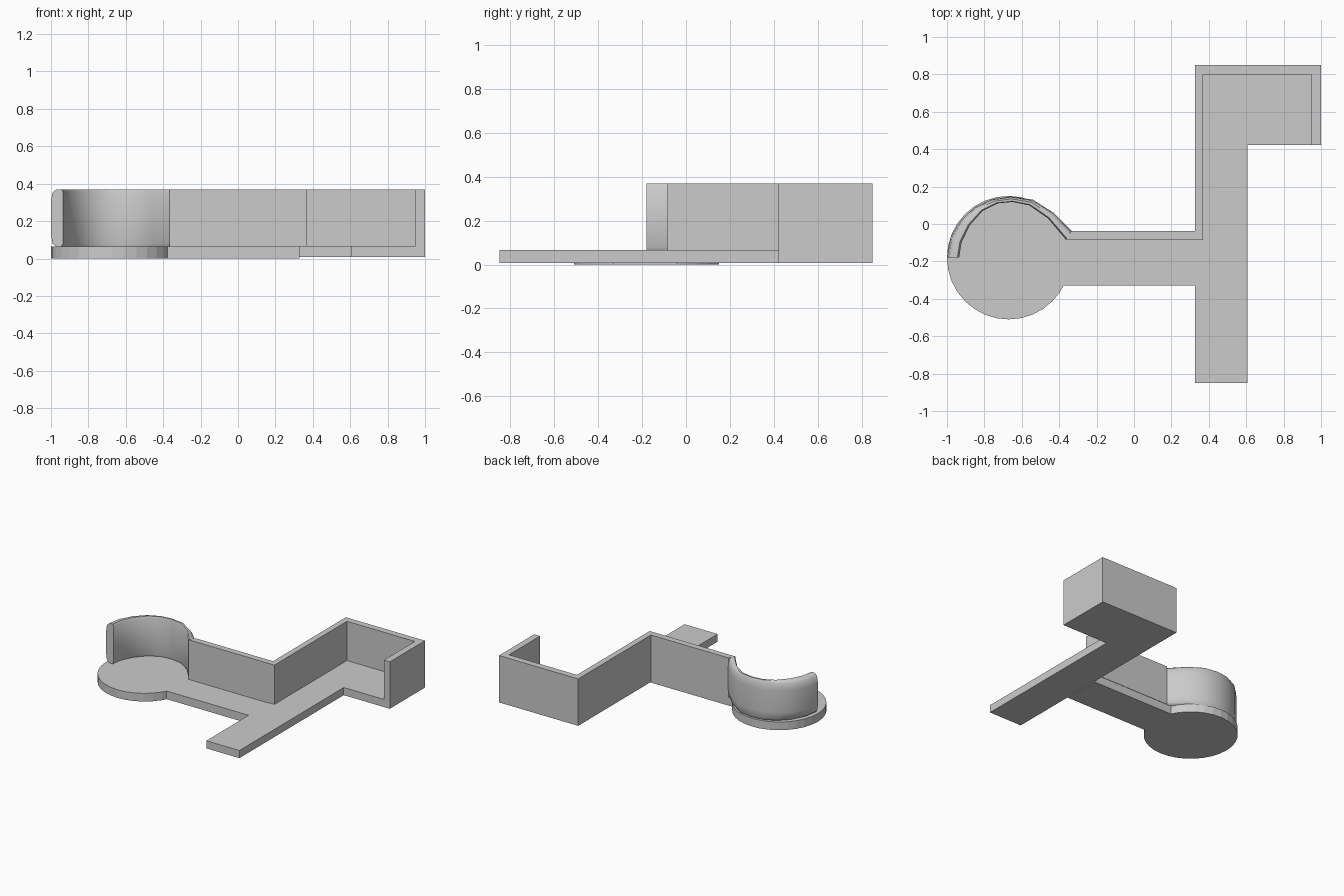
import bpy, bmesh, math

if "Cube" in bpy.data.objects:
    bpy.data.objects.remove(bpy.data.objects["Cube"])


def finish(name, bm):
    bmesh.ops.recalc_face_normals(bm, faces=bm.faces[:])
    me = bpy.data.meshes.new(name)
    bm.to_mesh(me)
    bm.free()
    ob = bpy.data.objects.new(name, me)
    bpy.context.collection.objects.link(ob)
    return ob


def prism(name, outline, z0, z1):
    bm = bmesh.new()
    lo = [bm.verts.new((x, y, z0)) for x, y in outline]
    hi = [bm.verts.new((x, y, z1)) for x, y in outline]
    bm.faces.new(lo[::-1])
    bm.faces.new(hi)
    n = len(outline)
    for i in range(n):
        j = (i + 1) % n
        bm.faces.new((lo[i], lo[j], hi[j], hi[i]))
    return finish(name, bm)


# round floor
C = (-0.67, -0.18)
R = 0.33
prism("round_floor", [(C[0] + R * math.cos(i * math.tau / 32),
                       C[1] + R * math.sin(i * math.tau / 32)) for i in range(32)], 0, 0.063)

# corridor floor
prism("corridor_floor", [(-0.39, -0.33), (0.33, -0.33), (0.33, -0.04), (-0.39, -0.04)], 0, 0.063)

# long strip with the end room
prism("room_floor", [(0.325, -0.85), (0.607, -0.85), (0.607, 0.422), (1, 0.422),
                     (1, 0.85), (0.325, 0.85)], 0.007, 0.066)

# continuous straight wall: corridor, strip, room back and room side
prism("straight_wall", [(-0.365, -0.085), (0.37, -0.085), (0.37, 0.80), (0.95, 0.80),
                        (0.95, 0.422), (1, 0.422), (1, 0.85), (0.325, 0.85),
                        (0.325, -0.037), (-0.335, -0.037)], 0.063, 0.369)

# curved wall: rounded section swept between an outer and an inner arc
outer = [(-1, -0.18), (-0.98, -0.07), (-0.925, 0.02), (-0.85, 0.09), (-0.76, 0.132),
         (-0.66, 0.147), (-0.54, 0.13), (-0.43, 0.06), (-0.333, -0.037)]
inner = [(-0.935, -0.18), (-0.922, -0.10), (-0.88, -0.01), (-0.81, 0.07), (-0.73, 0.11),
         (-0.65, 0.118), (-0.56, 0.10), (-0.46, 0.03), (-0.363, -0.085)]
# section: (0 = outer .. 1 = inner, height)
section = [(0.45, 0.063), (0.12, 0.08), (0, 0.13), (0, 0.30), (0.12, 0.352), (0.45, 0.37),
           (0.85, 0.37), (1, 0.355), (1, 0.21), (1, 0.08), (0.85, 0.063)]
bm = bmesh.new()
rings = []
for o, i in zip(outer, inner):
    rings.append([bm.verts.new((o[0] + (i[0] - o[0]) * t, o[1] + (i[1] - o[1]) * t, z))
                  for t, z in section])
n = len(section)
for a, b in zip(rings, rings[1:]):
    for k in range(n):
        m = (k + 1) % n
        bm.faces.new((a[k], a[m], b[m], b[k]))
bm.faces.new(rings[0])
bm.faces.new(rings[-1][::-1])
wall = finish("curved_wall", bm)
bpy.context.view_layer.objects.active = wall
wall.select_set(True)
bpy.ops.object.shade_smooth_by_angle(angle=math.radians(50))
